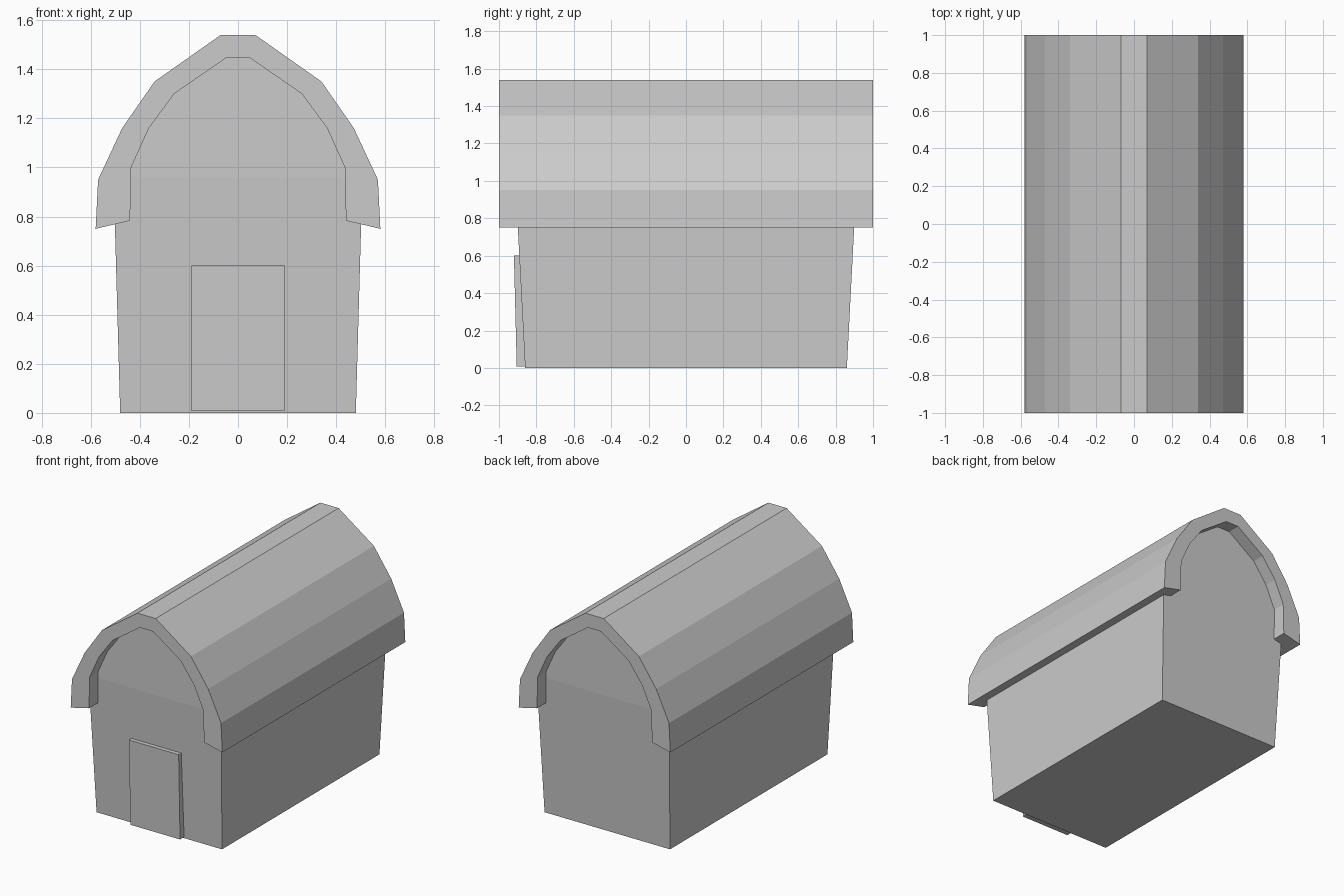
import bpy
import bmesh

if "Cube" in bpy.data.objects:
    bpy.data.objects.remove(bpy.data.objects["Cube"])


def finish(name, bm):
    bmesh.ops.recalc_face_normals(bm, faces=bm.faces)
    mesh = bpy.data.meshes.new(name)
    bm.to_mesh(mesh)
    bm.free()
    obj = bpy.data.objects.new(name, mesh)
    bpy.context.collection.objects.link(obj)
    return obj


def mirrored(half):
    """Right half of an arch, eave to ridge, completed on the left."""
    return half + [(-x, z) for x, z in reversed(half)]


def prism(front, back):
    """Solid between two (x, y, z) outlines with matching points."""
    bm = bmesh.new()
    a = [bm.verts.new(p) for p in front]
    b = [bm.verts.new(p) for p in back]
    bm.faces.new(a)
    bm.faces.new(b[::-1])
    for i in range(len(a)):
        j = (i + 1) % len(a)
        bm.faces.new((a[i], b[i], b[j], a[j]))
    return bm


def extrude_y(profile, y0, y1):
    return prism([(x, y0, z) for x, z in profile],
                 [(x, y1, z) for x, z in profile])


# Roof: thick faceted arch overhanging the walls
outer = [(0.58, 0.75), (0.57, 0.95), (0.472, 1.16), (0.34, 1.35), (0.07, 1.54)]
inner = [(0.44, 0.783), (0.435, 1.0), (0.363, 1.16), (0.26, 1.30), (0.05, 1.445)]
finish("roof", extrude_y(mirrored(outer) + mirrored(inner)[::-1], -1.0, 1.0))

# Body: walls narrowing to the base, upright gables tucked into the roof
half_wall = [(0.48, 0.0), (0.507, 0.96), (0.42, 1.16), (0.30, 1.325), (0.06, 1.49)]
bm = extrude_y(mirrored(half_wall), -0.91, 0.91)
ends = [f for f in bm.faces if len(f.verts) > 4]
for face in ends:
    left, right = sorted((v for v in face.verts if abs(v.co.z - 0.96) < 1e-4),
                         key=lambda v: v.co.x)
    bmesh.utils.face_split(face, left, right)
for v in bm.verts:
    if v.co.z < 0.01:
        v.co.y *= 0.86 / 0.91
finish("body", bm)

# Door: slab leaning with the front wall
side = [(-0.905, 0.008), (-0.92, 0.60), (-0.88, 0.60), (-0.855, 0.008)]
finish("door", prism([(-0.19, y, z) for y, z in side],
                     [(0.19, y, z) for y, z in side]))
